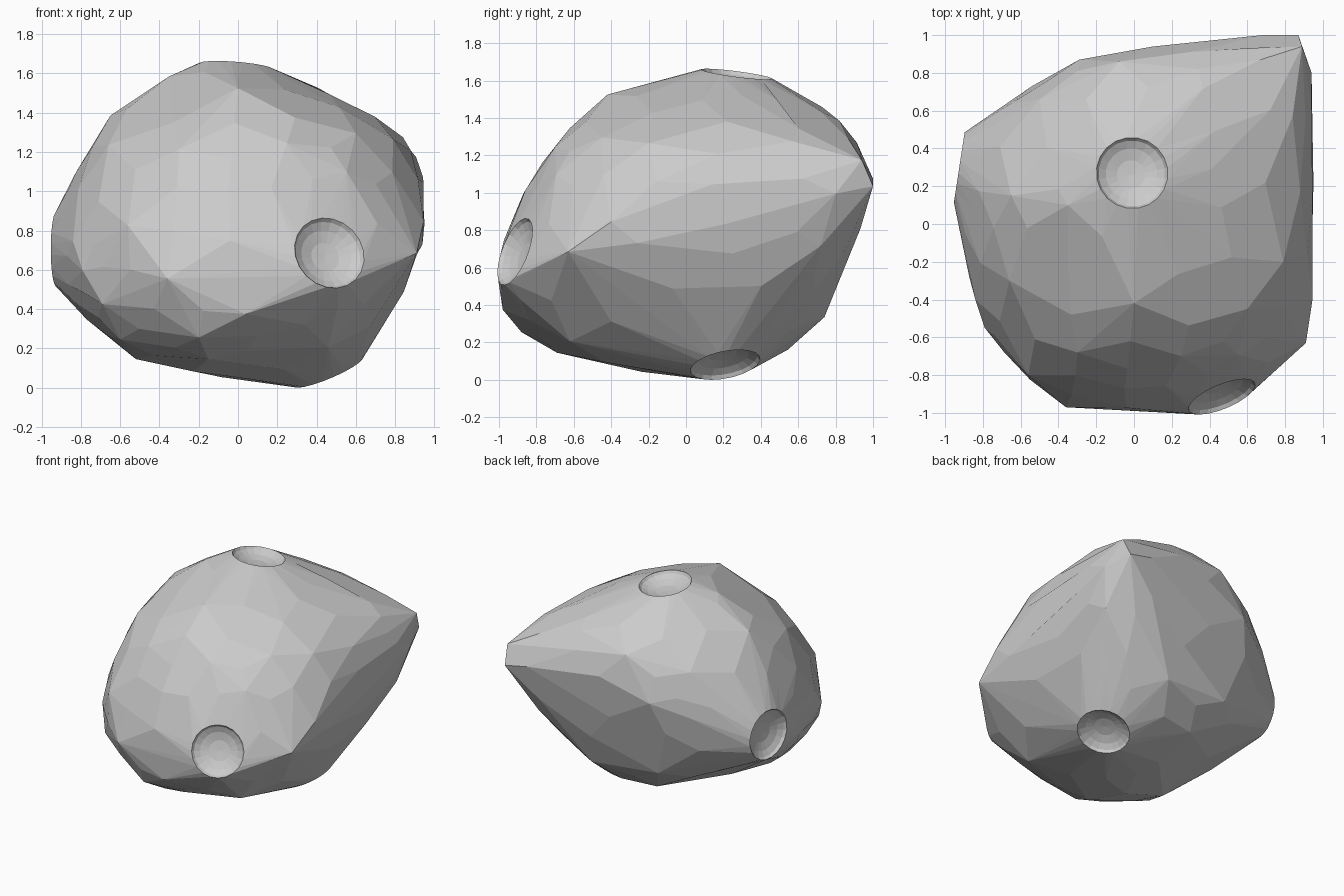
import bpy, bmesh, math
from mathutils import Vector

if "Cube" in bpy.data.objects:
    bpy.data.objects.remove(bpy.data.objects["Cube"])

# Main corners of the faceted boulder
CORNERS = [
    # front face and lower front
    (0.04, -0.98, 0.38), (-0.36, -0.97, 0.56), (0.23, -0.97, 0.47), (-0.69, -0.66, 0.43),
    (-0.2, -0.88, 0.26), (-0.15, -0.69, 0.15), (-0.6, -0.55, 0.25), (0.46, -0.62, 0.21),
    (0.51, -0.88, 0.43), (-0.05, -0.87, 1.0), (-0.56, -0.8, 0.83), (0.56, -0.71, 1.11),
    # underside
    (0.0, -0.1, 0.05), (-0.52, -0.3, 0.15), (-0.1, 0.5, 0.16), (0.72, -0.05, 0.32),
    # right flank
    (0.79, -0.2, 1.27), (0.84, 0.57, 1.28), (0.94, 0.8, 1.0), (0.945, -0.4, 0.85),
    (0.91, -0.63, 0.69), (0.91, 0.25, 0.68), (0.945, 0.14, 1.05), (0.87, 0.72, 0.72),
    (0.68, 0.5, 0.37),
    # back right peak
    (0.68, 1.0, 1.08), (0.87, 1.0, 1.04), (0.89, 0.94, 1.18), (0.67, 0.87, 1.29), (0.34, 0.82, 1.39),
    # back
    (-0.08, 0.86, 1.32), (-0.29, 0.87, 1.0), (-0.54, 0.73, 0.9), (0.55, 0.88, 0.73),
    (0.3, 0.74, 0.34), (-0.25, 0.7, 0.38), (-0.5, 0.66, 1.22),
    # left flank
    (-0.84, -0.4, 0.75), (-0.86, 0.1, 1.02), (-0.82, -0.18, 0.43), (-0.79, -0.55, 0.6),
    (-0.65, 0.15, 1.39), (-0.66, -0.3, 1.24),
    # crown
    (-0.35, 0.1, 1.59), (0.0, -0.42, 1.53), (-0.3, -0.68, 1.22), (0.25, -0.7, 1.25),
    (0.41, 0.29, 1.53), (0.6, -0.45, 1.3),
]

# Craters: centre, outward normal
CRATERS = [
    ((-0.01, 0.27, 1.64), (0.08, 0.13, 1.0)),
    ((0.465, -0.915, 0.69), (0.36, -0.87, 0.34)),
    ((0.46, 0.21, 0.085), (0.38, 0.18, -0.9)),
    ((-0.925, 0.30, 0.71), (-0.98, 0.15, 0.0)),
]
RADIUS, SIDES, DEPTH = 0.19, 20, 0.065


def ring(center, normal, radius, depth):
    """Circle of points around a crater axis, sunk by depth."""
    n = Vector(normal).normalized()
    u = n.orthogonal().normalized()
    v = n.cross(u)
    base = Vector(center) - n * depth
    return [base + radius * (u * math.cos(t) + v * math.sin(t))
            for t in (2 * math.pi * i / SIDES for i in range(SIDES))]


def settle(co):
    """Keep a body point inside the overall size and behind every crater."""
    p = Vector(co)
    p.x = max(-0.95, min(0.95, p.x))
    p.y = max(-0.99, min(1.0, p.y))
    for c, n in CRATERS:
        n = Vector(n).normalized()
        p -= n * max(0.0, (p - Vector(c)).dot(n) + 0.02)
    return p


def hull(points):
    """Convex body through the points and the crater rims."""
    b = bmesh.new()
    for p in points:
        b.verts.new(p)
    loops = [[b.verts.new(p) for p in ring(c, n, RADIUS, 0)] for c, n in CRATERS]
    bmesh.ops.convex_hull(b, input=b.verts[:])
    return b, loops


# First rough hull, then bulge its larger facets and wrap it again
points = [settle(co) for co in CORNERS]
rough, loops = hull(points)
rim_set = {v for r in loops for v in r}
rough.normal_update()
mid = sum((v.co for v in rough.verts), Vector()) / len(rough.verts)
for f in rough.faces:
    if f.calc_area() > 0.04 and sum(v in rim_set for v in f.verts) < 2:
        c = f.calc_center_median()
        n = f.normal if f.normal.dot(c - mid) > 0 else -f.normal
        points.append(settle(c + n * min(0.03, 0.25 * f.calc_area())))
rough.free()
bm, rims = hull(points)
rim_set = {v for r in rims for v in r}

# Open the cap inside each rim
for r in rims:
    s = set(r)
    caps = [f for f in bm.faces if all(v in s for v in f.verts)]
    bmesh.ops.delete(bm, geom=caps, context='FACES_ONLY')
    inner = [e for e in bm.edges if not e.link_faces]
    bmesh.ops.delete(bm, geom=inner, context='EDGES')

# Merge nearly flat neighbours into broad facets
edges = [e for e in bm.edges if not any(v in rim_set for v in e.verts)]
bmesh.ops.dissolve_limit(bm, angle_limit=math.radians(6), verts=[], edges=edges)

# Bowls: lip, wall and floor
for (c, n), r in zip(CRATERS, rims):
    prev = r
    for k, d in ((0.93, 0.3), (0.72, 0.65), (0.4, 0.92)):
        cur = [bm.verts.new(p) for p in ring(c, n, RADIUS * k, DEPTH * d)]
        for i in range(SIDES):
            j = (i + 1) % SIDES
            bm.faces.new((prev[i], prev[j], cur[j], cur[i]))
        prev = cur
    tip = bm.verts.new(Vector(c) - Vector(n).normalized() * DEPTH)
    for i in range(SIDES):
        bm.faces.new((prev[i], prev[(i + 1) % SIDES], tip))

bmesh.ops.delete(bm, geom=[v for v in bm.verts if not v.link_faces], context='VERTS')
bmesh.ops.recalc_face_normals(bm, faces=bm.faces[:])

# Stand the rock on the ground
low = min(v.co.z for v in bm.verts)
bmesh.ops.translate(bm, verts=bm.verts[:], vec=(0, 0, -low))

mesh = bpy.data.meshes.new("cratered_rock")
bm.to_mesh(mesh)
bm.free()
rock = bpy.data.objects.new("cratered_rock", mesh)
bpy.context.collection.objects.link(rock)
